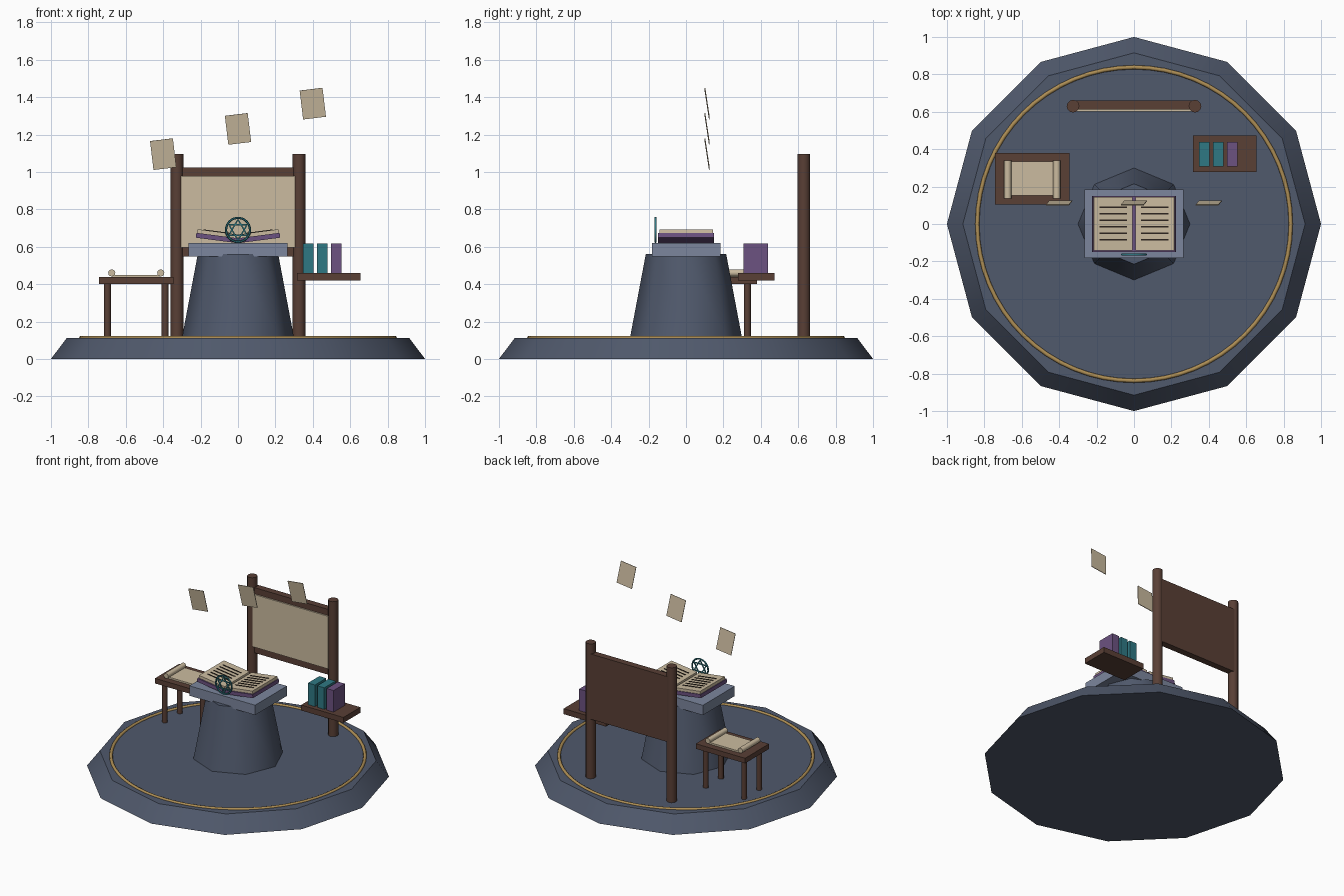
import bpy
import math
from mathutils import Matrix, Vector

cube = bpy.data.objects.get("Cube")
if cube:
    bpy.data.objects.remove(cube, do_unlink=True)


def material(name, r, g, b):
    m = bpy.data.materials.new(name)
    m.use_nodes = True
    m.diffuse_color = (r, g, b, 1)
    bsdf = m.node_tree.nodes["Principled BSDF"]
    bsdf.inputs["Base Color"].default_value = (r, g, b, 1)
    bsdf.inputs["Roughness"].default_value = 0.8
    return m


STONE = material("dark slate stone", 0.08, 0.10, 0.15)
SLAB = material("pale slate stone", 0.20, 0.24, 0.34)
WOOD = material("dark wood", 0.10, 0.05, 0.036)
PAPER = material("parchment", 0.60, 0.50, 0.35)
GOLD = material("gold", 0.42, 0.27, 0.09)
TEAL = material("teal", 0.028, 0.19, 0.23)
PURPLE = material("purple", 0.15, 0.085, 0.22)
INK = material("dark ink", 0.025, 0.017, 0.013)


def finish(name, mat, smooth=None):
    ob = bpy.context.object
    ob.name = name
    ob.data.materials.append(mat)
    if smooth:
        bpy.ops.object.shade_smooth_by_angle(angle=math.radians(smooth))
    return ob


def box(name, mat, centre, size, rot=(0, 0, 0)):
    bpy.ops.mesh.primitive_cube_add(size=1, location=centre, rotation=rot)
    ob = finish(name, mat)
    ob.scale = size
    return ob


def span(name, mat, x, y, z):
    """Box given by its (low, high) limits on each axis."""
    limits = (x, y, z)
    return box(name, mat, [(a + b) / 2 for a, b in limits], [b - a for a, b in limits])


def frustum(name, mat, sides, r1, r2, z0, z1, x=0, y=0, smooth=50):
    bpy.ops.mesh.primitive_cone_add(vertices=sides, radius1=r1, radius2=r2,
                                    depth=z1 - z0, location=(x, y, (z0 + z1) / 2))
    return finish(name, mat, smooth)


# Stone platform with its inlaid ring, and the pedestal
frustum("platform", STONE, 12, 1, 0.915, 0, 0.113)
bpy.ops.mesh.primitive_torus_add(major_segments=64, minor_segments=8, major_radius=0.838,
                                 minor_radius=0.011, location=(0, 0, 0.113))
finish("platform_ring", GOLD, 60)
frustum("pedestal", STONE, 8, 0.30, 0.215, 0.11, 0.56)
span("lectern_slab", SLAB, (-0.265, 0.265), (-0.182, 0.184), (0.548, 0.62))

# Open book: each half tilts up away from the spine
TILT = 0.13
for side, label in ((-1, "right"), (1, "left")):
    frame = Matrix.Translation((0, 0, 0.632)) @ Matrix.Rotation(-side * TILT, 4, 'Y')

    def leaf(name, mat, x, y, z, size):
        return box(name, mat, frame @ Vector((side * x, y, z)), size, (0, -side * TILT, 0))

    leaf("book_cover_" + label, PURPLE, 0.113, 0, 0, (0.226, 0.30, 0.026))
    leaf("book_pages_" + label, PAPER, 0.117, 0.002, 0.022, (0.208, 0.285, 0.022))
    for i in range(6):
        leaf(f"text_line_{label}_{i + 1}", INK, 0.117, 0.09 - i * 0.035, 0.034,
             (0.148, 0.008, 0.004))
span("book_spine", PURPLE, (-0.012, 0.012), (-0.15, 0.15), (0.62, 0.65))

# Medallion standing before the book: ring and six-pointed star
MEDAL = Vector((0, -0.163, 0.69))
bpy.ops.mesh.primitive_torus_add(major_segments=32, minor_segments=6, major_radius=0.064,
                                 minor_radius=0.006, location=MEDAL,
                                 rotation=(math.pi / 2, 0, 0))
finish("medallion_ring", TEAL, 60)
STAR = 0.056
for i in range(6):
    angle = i * math.pi / 3
    direction = Vector((math.sin(angle), 0, math.cos(angle)))
    box(f"medallion_bar_{i + 1}", TEAL, MEDAL + direction * STAR / 2,
        (STAR * math.sqrt(3), 0.006, 0.007), (0, angle, 0))

# Notice board on two round posts
for x, label in ((-0.326, "right"), (0.326, "left")):
    frustum("board_post_" + label, WOOD, 12, 0.034, 0.034, 0.11, 1.095, x, 0.63)
span("board_panel", WOOD, (-0.32, 0.32), (0.612, 0.66), (0.548, 1.023))
span("board_sheet", PAPER, (-0.305, 0.305), (0.602, 0.613), (0.595, 0.978))

# Side table with an unrolled scroll
span("table_top", WOOD, (-0.742, -0.345), (0.105, 0.38), (0.40, 0.437))
for i, x in enumerate((-0.698, -0.39)):
    for j, y in enumerate((0.155, 0.328)):
        frustum(f"table_leg_{2 * i + j + 1}", WOOD, 8, 0.019, 0.019, 0.11, 0.405, x, y)
span("scroll_sheet", PAPER, (-0.67, -0.42), (0.152, 0.333), (0.437, 0.449))
for x, label in ((-0.675, "right"), (-0.413, "left")):
    bpy.ops.mesh.primitive_cylinder_add(vertices=12, radius=0.019, depth=0.205,
                                        location=(x, 0.238, 0.46),
                                        rotation=(math.pi / 2, 0, 0))
    finish("scroll_roll_" + label, PAPER, 50)

# Floating shelf with three upright books
span("shelf", WOOD, (0.315, 0.655), (0.277, 0.472), (0.42, 0.46))
for i, mat in enumerate((TEAL, TEAL, PURPLE)):
    x = 0.376 + i * 0.075
    span(f"shelf_book_{i + 1}", mat, (x - 0.028, x + 0.028), (0.308, 0.438), (0.46, 0.617))

# Loose pages drifting upward
for i in (-1, 0, 1):
    box(f"floating_page_{i + 2}", PAPER, (i * 0.4, 0.113, 1.23 + i * 0.135),
        (0.123, 0.004, 0.157), (0.15, -0.12, 0))
